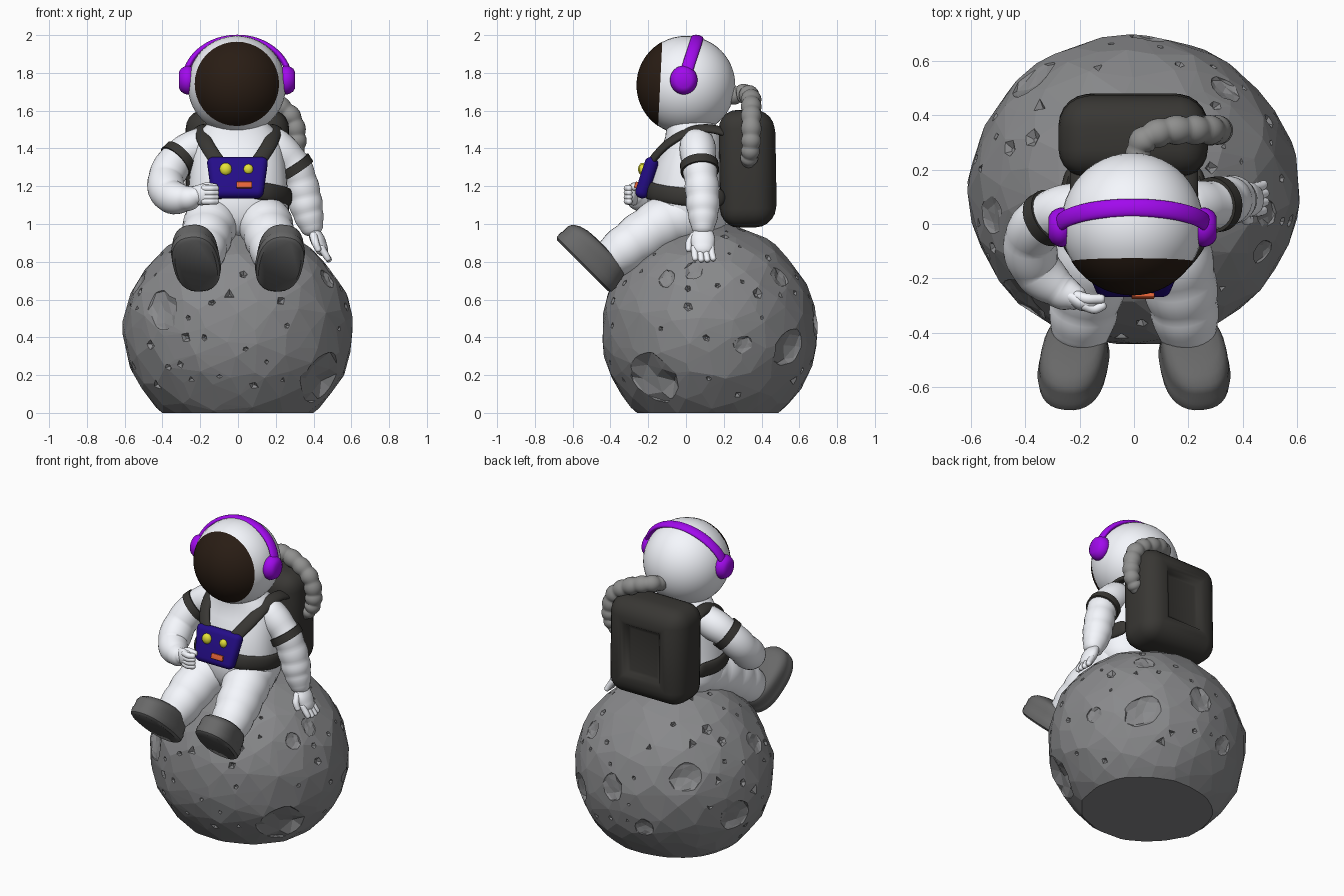
import bpy, bmesh, random
from math import sin, cos, pi, radians, sqrt
from mathutils import Vector as V, Matrix

if "Cube" in bpy.data.objects:
    bpy.data.objects.remove(bpy.data.objects["Cube"])

random.seed(4)
COLS = dict(suit=(.92, .94, .99), dark=(.04, .038, .034), boot=(.14, .14, .14), moon=(.25, .252, .26),
            hose=(.28, .28, .275), purple=(.36, .003, .85), navy=(.018, .004, .25),
            visor=(.022, .012, .007), yellow=(.8, .77, .04), orange=(.8, .13, .04))
MATS = {}
for k, c in COLS.items():
    MATS[k] = bpy.data.materials.new(k)
    MATS[k].diffuse_color = (*c, 1)


def finish(name, bm, col, angle=40):
    bmesh.ops.recalc_face_normals(bm, faces=bm.faces)
    me = bpy.data.meshes.new(name)
    bm.to_mesh(me)
    bm.free()
    if angle:
        me.shade_smooth()
        me.set_sharp_from_angle(angle=radians(angle))
    me.materials.append(MATS[col])
    ob = bpy.data.objects.new(name, me)
    bpy.context.collection.objects.link(ob)
    return ob


def loft(name, rings, col, n=28, power=2.0):
    """Skin rings given as (centre, scaled u axis, scaled v axis), closing both ends."""
    bm = bmesh.new()
    f = lambda q: abs(q) ** (2 / power) * (1 if q > 0 else -1)
    rows = [[bm.verts.new(c + u * f(cos(2 * pi * i / n)) + v * f(sin(2 * pi * i / n)))
             for i in range(n)] for c, u, v in rings]
    for a, b in zip(rows, rows[1:]):
        for i in range(n):
            j = (i + 1) % n
            bm.faces.new((a[i], a[j], b[j], b[i]))
    bm.faces.new(rows[0])
    bm.faces.new(rows[-1])
    return finish(name, bm, col)


def tube(name, pts, col, flat=1, hub=(20, -30, 13), fold=0, folds=4, steps=8, n=20, rounded=True):
    """Smooth tube through (x, y, z, radius) points; thickness towards hub is scaled by flat."""
    P = [V(p) for p in pts]
    P = [2 * P[0] - P[1]] + P + [2 * P[-1] - P[-2]]
    S = []
    for i in range(1, len(P) - 2):
        a, b, c, d = P[i - 1:i + 3]
        for k in range(steps + (i == len(P) - 3)):
            t = k / steps
            S.append(.5 * (2 * b + (c - a) * t + (2 * a - 5 * b + 4 * c - d) * t * t
                           + (3 * b - a - 3 * c + d) * t ** 3))
    m = len(S) - 1
    for i, q in enumerate(S):
        q.w *= 1 - fold * (1 - abs(sin(pi * folds * i / m)))
    if rounded:
        def cap(q, other):
            d = (q.xyz - other.xyz).normalized()
            return [V((*(q.xyz + d * q.w * .8 * sin(a)), q.w * cos(a))) for a in (.4, .8, 1.15, 1.45)]
        S = cap(S[0], S[1])[::-1] + S + cap(S[-1], S[-2])
    rings = []
    for i, q in enumerate(S):
        t = (S[min(i + 1, len(S) - 1)].xyz - S[max(i - 1, 0)].xyz).normalized()
        side = t.cross(q.xyz - V(hub)).normalized()
        rings.append((q.xyz, side * q.w, side.cross(t) * q.w * flat))
    return loft(name, rings, col, n)


def block(name, loc, half, bevel, col, rot=0, taper=0, recess=None, angle=50, bulge=0):
    bm = bmesh.new()
    bmesh.ops.create_cube(bm, size=2)
    bmesh.ops.scale(bm, vec=half, verts=bm.verts)
    bmesh.ops.bevel(bm, geom=bm.edges[:], offset=bevel, segments=5, profile=.5, affect='EDGES')
    if recess:
        back = max(bm.faces, key=lambda f: f.normal.y * f.calc_area())
        for thick, depth in recess:
            bmesh.ops.inset_region(bm, faces=[back], thickness=thick, depth=depth)
    for v in bm.verts:
        v.co.x *= 1 + taper * v.co.z / half[2]
        if v.co.y > 0:
            v.co.y += bulge * (1 - .5 * (v.co.x / half[0]) ** 2 - .5 * (v.co.z / half[2]) ** 2)
    bm.transform(Matrix.Translation(loc) @ Matrix.Rotation(radians(rot), 4, 'X'))
    return finish(name, bm, col, angle)


# Moon: faceted hull of scattered points, cut flat underneath
MC, MR = V((0, .122, .43)), V((.612, .578, .58))
bm = bmesh.new()
N = 300
for i in range(N):
    z = 1 - 2 * (i + .5) / N
    a = i * 2.39996
    d = V((sqrt(1 - z * z) * cos(a), sqrt(1 - z * z) * sin(a), z))
    d = (d + V([random.uniform(-.07, .07) for _ in range(3)])).normalized() * random.uniform(.982, 1.004)
    bm.verts.new(MC + d * MR)
bmesh.ops.convex_hull(bm, input=bm.verts)
bmesh.ops.delete(bm, geom=[v for v in bm.verts if not v.link_faces], context='VERTS')
bmesh.ops.bisect_plane(bm, geom=bm.verts[:] + bm.edges[:] + bm.faces[:], plane_co=(0, 0, 0),
                       plane_no=(0, 0, -1), clear_outer=True)
bmesh.ops.holes_fill(bm, edges=[e for e in bm.edges if e.is_boundary], sides=0)
moon = finish("moon", bm, 'moon', 0)

# Craters: large ones placed by direction, small angular chips scattered between them
big = [((-.65, -.7, .2), .13), ((.7, -.5, -.42), .19), ((.65, .75, -.15), .13), ((-.86, -.15, .45), .08),
       ((-.6, .7, .3), .11), ((.9, .3, -.12), .06), ((.55, .65, .5), .07), ((.1, 1, .1), .09),
       ((-.25, .95, -.3), .07), ((-.95, .3, -.2), .11), ((.8, -.4, .5), .055), ((.85, -.15, .6), .06)]
craters = [(V(d).normalized(), r) for d, r in big]
while len(craters) < 90:
    d = V([random.gauss(0, 1) for _ in range(3)]).normalized()
    r = random.choice((.018, .022, .028, .04))
    if d.z > -.6 and all((d - e).length * .55 > r + s + .01 for e, s in craters):
        craters.append((d, r))
bm = bmesh.new()
for d, r in craters:
    normal = V((d.x / MR.x, d.y / MR.y, d.z / MR.z)).normalized()
    mat = (Matrix.Translation(MC + d * MR * .985) @ normal.to_track_quat('Z', 'Y').to_matrix().to_4x4()
           @ Matrix.Rotation(random.uniform(0, 6), 4, 'Z')
           @ Matrix.Diagonal((r, r * random.uniform(.7, 1), max(r * .25, .016), 1)))
    if r > .045:
        new = bmesh.ops.create_icosphere(bm, subdivisions=2, radius=1, matrix=mat)
        for v in new['verts']:
            v.co += V([random.uniform(-.08, .08) * r for _ in range(3)])
    else:
        bmesh.ops.create_cone(bm, cap_ends=True, segments=random.choice((3, 4, 5)), radius1=.25,
                              radius2=1.25, depth=2, matrix=mat)
cutter = finish("crater_cutter", bm, 'moon', 0)
cutter.hide_render = True
mod = moon.modifiers.new("craters", 'BOOLEAN')
mod.object, mod.operation, mod.solver = cutter, 'DIFFERENCE', 'EXACT'
moon.data = bpy.data.meshes.new_from_object(moon.evaluated_get(bpy.context.evaluated_depsgraph_get()))
moon.modifiers.clear()
bpy.data.objects.remove(cutter)

# Torso and helmet with its visor cap
X, Y, Z = V((1, 0, 0)), V((0, 1, 0)), V((0, 0, 1))
loft("torso", [(V((0, y, z)), X * a, Y * b) for z, y, a, b in
               ((.93, .03, .17, .15), (.97, .02, .23, .19), (1.04, .01, .262, .21), (1.12, 0, .265, .205),
                (1.22, .005, .26, .195), (1.32, .02, .25, .185), (1.4, .035, .24, .165),
                (1.46, .04, .222, .15), (1.5, .035, .195, .14), (1.55, .02, .14, .12))], 'suit', 36, 2.2)


def dome(name, a0, a1, r, col):
    A = [radians(a0 + (a1 - a0) * i / 16) for i in range(17)]
    d, up = V((0, -cos(.05), sin(.05))), V((0, sin(.05), cos(.05)))
    loft(name, [(V((-.006, 0, 1.735)) + d * r * cos(a), X * r * sin(a), up * r * sin(a)) for a in A], col, 40)


dome("helmet", 58, 178, .261, 'suit')
dome("visor", 2, 58.5, .262, 'visor')

# Headphones
tube("headphone_band", [(-.004 + .277 * cos(t), -.015 + .075 * sin(t), 1.755 + .23 * sin(t), .033)
                        for t in [pi * i / 10 for i in range(11)]], 'purple', .5, (0, .02, 1.73), steps=4)
for s, side in ((-1, "right"), (1, "left")):
    loft(side + "_ear_cup", [(V((s * x - .005, -.012, 1.762)), Y * r, Z * r * 1.05) for x, r in
                             ((.235, .06), (.245, .07), (.265, .073), (.28, .068), (.297, .058), (.308, .04))],
         'purple', 24)

    # Legs and boots, soles tilted towards the viewer
    tube(side + "_leg", [(s * .11, .02, 1.05, .145), (s * .145, -.12, 1.0, .145), (s * .175, -.26, .91, .135),
                         (s * .195, -.38, .825, .118)], 'suit', fold=.05, folds=4, n=28)
    toe = V((s * .15, -.7, .7)).normalized()
    up = V((0, .707, .707))
    wide = toe.cross(up)
    loft(side + "_boot", [(V((s * .222, -.548, .778)) + up * h + toe * k, toe * a, wide * b) for h, k, a, b in
                          ((0, 0, .19, .108), (.012, 0, .205, .122), (.045, 0, .208, .127), (.055, 0, .203, .122),
                           (.095, .004, .2, .12), (.12, 0, .19, .116), (.14, -.01, .165, .108),
                           (.152, -.02, .13, .09), (.157, -.02, .06, .05))], 'boot', 32, 2.4)

    # Harness straps
    tube(side + "_shoulder_strap", [(s * x, y, z, .038) for x, y, z in
         ((.2, .23, 1.48), (.2, .12, 1.505), (.195, .02, 1.49), (.172, -.09, 1.43), (.125, -.165, 1.355),
          (.08, -.2, 1.3))], 'dark', .5, (s * .1, .07, 1.28))
    tube(side + "_waist_strap", [(s * x, y, z, .047) for x, y, z in
         ((.09, -.2, 1.18), (.18, -.155, 1.165), (.25, -.06, 1.15), (.268, .05, 1.14), (.24, .17, 1.14))],
         'dark', .4, (0, .05, 1.15))

# Arms with dark bands: one bent to the chest, one resting on the moon
arms = {"right": [(-.19, .06, 1.42, .1), (-.31, .03, 1.355, .095), (-.38, -.05, 1.24, .1),
                  (-.36, -.16, 1.15, .095), (-.275, -.24, 1.135, .072), (-.215, -.27, 1.15, .05)],
        "left": [(.19, .06, 1.42, .1), (.295, .07, 1.31, .092), (.34, .085, 1.19, .092),
                 (.365, .09, 1.08, .088), (.39, .09, .985, .066)]}
for side, pts in arms.items():
    tube(side + "_arm", pts, 'suit', fold=.06, folds=5, n=24)
    a, b = V(pts[1][:3]), V(pts[2][:3])
    d, p = (b - V(pts[0][:3])).normalized() * .024, a.lerp(b, .1)
    tube(side + "_arm_band", [(*(p - d), .102), (*(p + d), .102)], 'dark', rounded=False, n=28)

# Hands: palm, four fingers and a thumb each
tube("left_palm", [(.395, .09, .97, .05), (.42, .09, .92, .064), (.44, .09, .875, .058)], 'suit', .6, (0, .09, .5))
tube("left_thumb", [(.4, .045, .94, .022), (.41, .018, .9, .02), (.425, .015, .865, .017)], 'suit', n=12)
tube("right_palm", [(-.23, -.265, 1.15, .05), (-.19, -.285, 1.155, .056), (-.16, -.29, 1.16, .05)], 'suit', .6,
     (-.19, 0, 1.16))
tube("right_thumb", [(-.21, -.265, 1.18, .022), (-.17, -.275, 1.2, .02), (-.12, -.275, 1.195, .018)], 'suit', n=12)
for i in range(4):
    y, z, k = .045 + .029 * i, 1.12 + .023 * i, .006 * abs(i - 1.5)
    tube(f"left_finger_{i}", [(.44, y, .875, .019), (.465, y * 1.05, .835, .018),
                              (.485 - k, y * 1.1, .807 + k, .016)], 'suit', n=12)
    tube(f"right_finger_{i}", [(-.18, -.3, z, .019), (-.145, -.312, z, .018), (-.115, -.3, z, .017)],
         'suit', n=12)

# Backpack with recessed rear panel, and the ribbed air hose
block("backpack", (-.003, .315, 1.293), (.274, .138, .312), .1, 'dark', rot=1, bulge=.035,
      recess=((.035, .0), (.03, -.012), (.025, -.025), (.02, -.006)), angle=75)
tube("air_hose", [(.01, .22, 1.67, .045), (.03, .3, 1.69, .052), (.11, .34, 1.675, .054), (.21, .345, 1.63, .055),
                  (.285, .345, 1.56, .055), (.31, .345, 1.46, .054), (.3, .34, 1.38, .05), (.26, .33, 1.33, .045)],
     'hose', fold=.16, folds=10, steps=13)

# Chest control panel with two knobs and a button
block("chest_panel", (-.003, -.208, 1.245), (.15, .036, .113), .034, 'navy', -18, .1)
for name, x, r in (("large_knob", -.065, .034), ("small_knob", .055, .027)):
    bm = bmesh.new()
    bmesh.ops.create_uvsphere(bm, u_segments=20, v_segments=12, radius=r)
    bm.transform(Matrix.Translation((x, -.23, 1.29)) @ Matrix.Diagonal((.95, .7, 1, 1)))
    finish(name, bm, 'yellow')
block("chest_button", (.033, -.258, 1.205), (.042, .014, .017), .005, 'orange', -18)

for m in bpy.data.materials:
    if m.users and not m.is_grease_pencil:
        m.use_nodes = True
        m.node_tree.nodes["Principled BSDF"].inputs["Base Color"].default_value = m.diffuse_color
